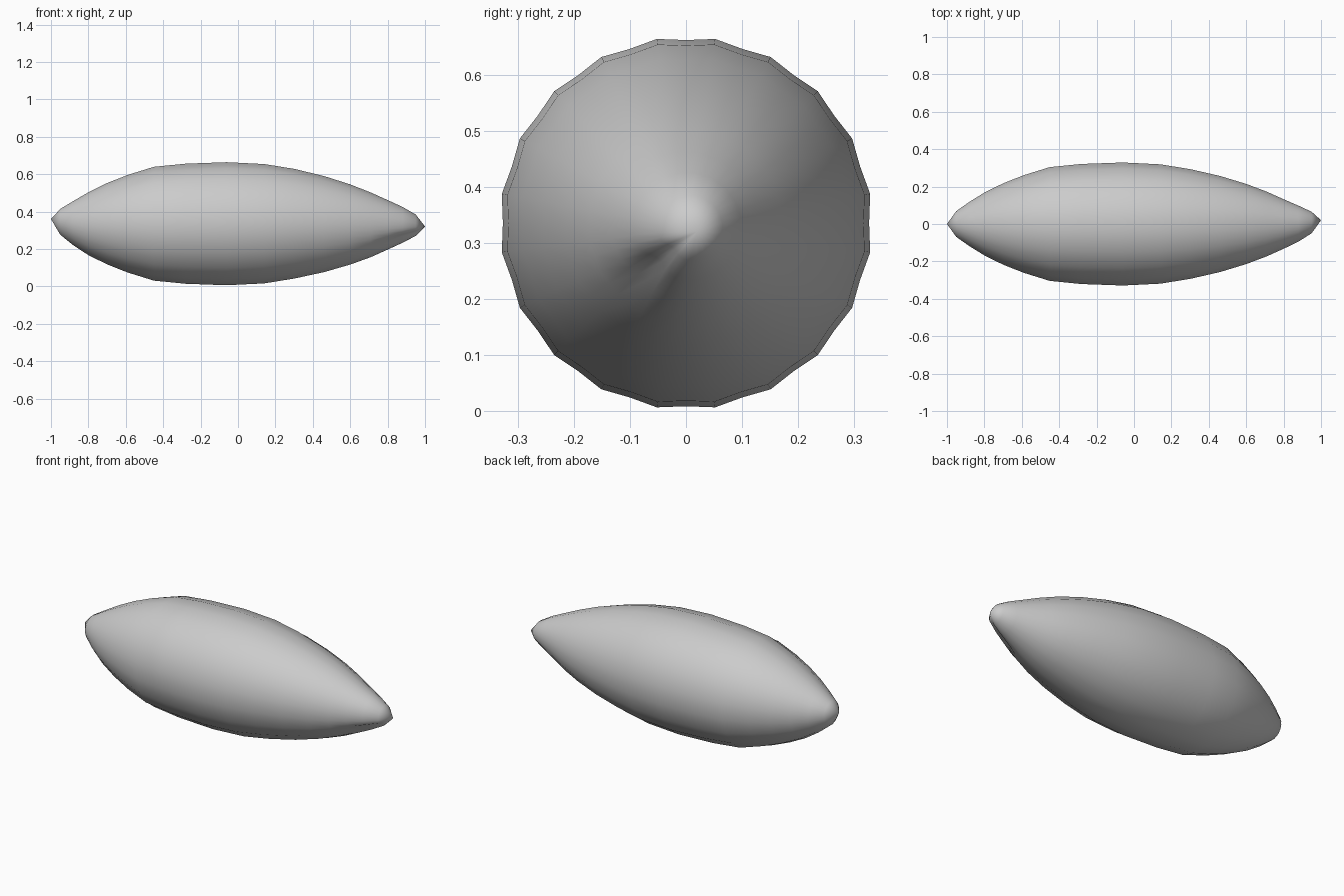
import bpy, bmesh
from math import sin, cos, pi, exp
from mathutils import Vector

cube = bpy.data.objects.get("Cube")
if cube:
    bpy.data.objects.remove(cube)

# Lengthwise profile: (x, radius, centre y, centre z)
PROFILE = [
    (-0.95, 0.07, 0.0, 0.345), (-0.88, 0.12, 0.0, 0.338), (-0.80, 0.17, 0.0, 0.335),
    (-0.70, 0.22, 0.0, 0.335), (-0.59, 0.264, 0.0, 0.335), (-0.45, 0.308, 0.0, 0.335),
    (-0.28, 0.325, 0.0, 0.335), (-0.06, 0.333, 0.0, 0.335), (0.14, 0.323, 0.0, 0.335),
    (0.30, 0.297, 0.0, 0.335), (0.46, 0.26, 0.0, 0.333), (0.60, 0.217, 0.0, 0.331),
    (0.71, 0.175, 0.0, 0.329), (0.80, 0.134, 0.0, 0.329), (0.88, 0.097, 0.002, 0.329),
    (0.95, 0.058, 0.008, 0.327),
]
RIDGES = 20
SIDES = RIDGES * 2


def ring_point(x, radius, cy, cz, i):
    """Point on one cross-section, with shallow furrows between the ridges."""
    a = 2 * pi * (i + 0.5 * 2) / SIDES + pi / RIDGES - 2 * pi / SIDES
    r = radius * (1 - 0.018 * (i % 2))
    # Crease under the front of the narrow tip
    turn = (a - 1.27 * pi + pi) % (2 * pi) - pi
    r *= 1 - 0.22 * exp(-(turn / 0.3) ** 2 - ((x - 0.9) / 0.12) ** 2)
    return Vector((x, cy + r * cos(a), cz + r * sin(a)))


# Material
grey = bpy.data.materials.new("plain grey")
grey.use_nodes = True
COLOUR = (0.6, 0.6, 0.6, 1)
grey.diffuse_color = COLOUR
grey.node_tree.nodes["Principled BSDF"].inputs["Base Color"].default_value = COLOUR

# Spindle body: rings joined along x and closed to a point at both ends
bm = bmesh.new()
rings = [[bm.verts.new(ring_point(*row, i)) for i in range(SIDES)] for row in PROFILE]
blunt_tip = bm.verts.new((-1.0, 0.0, 0.36))
sharp_tip = bm.verts.new((1.0, 0.02, 0.32))
for i in range(SIDES):
    j = (i + 1) % SIDES
    for a, b in zip(rings, rings[1:]):
        bm.faces.new((a[i], a[j], b[j], b[i]))
    bm.faces.new((blunt_tip, rings[0][j], rings[0][i]))
    bm.faces.new((sharp_tip, rings[-1][i], rings[-1][j]))
bmesh.ops.recalc_face_normals(bm, faces=bm.faces)
for face in bm.faces:
    face.smooth = True

mesh = bpy.data.meshes.new("spindle_body")
bm.to_mesh(mesh)
bm.free()
mesh.materials.append(grey)
body = bpy.data.objects.new("spindle_body", mesh)
bpy.context.collection.objects.link(body)
